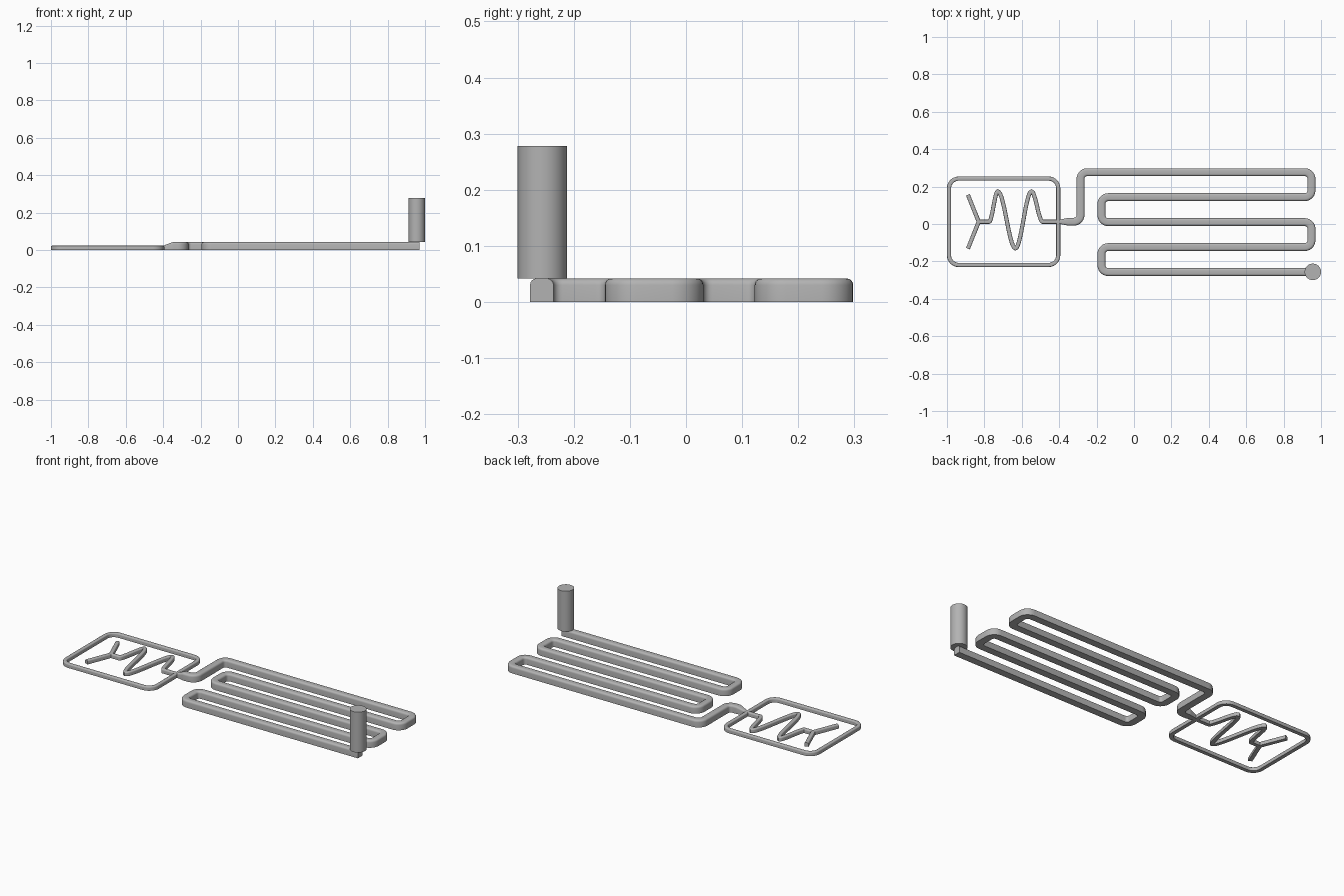
import bpy, bmesh, math
from mathutils import Vector

if "Cube" in bpy.data.objects:
    bpy.data.objects.remove(bpy.data.objects["Cube"])

grey = bpy.data.materials.new("plain grey")
grey.use_nodes = True
COLOUR = (0.45, 0.45, 0.45, 1)
grey.diffuse_color = COLOUR
grey.node_tree.nodes["Principled BSDF"].inputs["Base Color"].default_value = COLOUR

WIDE, NARROW = (0.042, 0.042), (0.022, 0.023)   # channel width, height
MID = 0.012                                     # y of the chamber axis


def finish(name, bm):
    bmesh.ops.recalc_face_normals(bm, faces=bm.faces[:])
    mesh = bpy.data.meshes.new(name)
    bm.to_mesh(mesh)
    bm.free()
    mesh.materials.append(grey)
    ob = bpy.data.objects.new(name, mesh)
    bpy.context.collection.objects.link(ob)
    bpy.ops.object.select_all(action="DESELECT")
    ob.select_set(True)
    bpy.context.view_layer.objects.active = ob
    bpy.ops.object.shade_smooth_by_angle(angle=math.radians(35))
    return ob


def section(size):
    """Flat-bottomed channel section with rounded top edges."""
    w, h = size
    r, half = w * 0.28, w / 2
    pts = [(-half, 0), (half, 0)]
    for i in range(5):
        a = math.pi / 2 * i / 4
        pts.append((half - r + r * math.cos(a), h - r + r * math.sin(a)))
    return pts + [(-x, z) for x, z in reversed(pts[2:])]


def rounded(points, radius, closed=False, steps=7):
    """Replace the corners of a path with arcs."""
    pts = [Vector(p) for p in points]
    out = []
    for i, p in enumerate(pts):
        if not closed and i in (0, len(pts) - 1):
            out.append(p)
            continue
        a = (pts[i - 1] - p).normalized()
        b = (pts[(i + 1) % len(pts)] - p).normalized()
        centre = p + (a + b) * radius
        for k in range(steps + 1):
            t = math.pi / 2 * k / steps
            out.append(centre - b * radius * math.cos(t) - a * radius * math.sin(t))
    return out


def sweep(name, path, sizes, closed=False):
    """Carry the channel section along a flat path with mitred joints."""
    path = [Vector(p) for p in path]
    n = len(path)
    bm = bmesh.new()
    rings = []
    for i, p in enumerate(path):
        before = path[i - 1] if closed or i else None
        after = path[(i + 1) % n] if closed or i < n - 1 else None
        d1 = (p - before).normalized() if before is not None else (after - p).normalized()
        d2 = (after - p).normalized() if after is not None else d1
        d = (d1 + d2).normalized()
        side = Vector((-d.y, d.x)) / max(d.dot(d1), 0.4)
        size = sizes[i] if isinstance(sizes, list) else sizes
        rings.append([bm.verts.new((p.x + side.x * u, p.y + side.y * u, z))
                      for u, z in section(size)])
    m = len(rings[0])
    for i in range(n if closed else n - 1):
        a, b = rings[i], rings[(i + 1) % n]
        for j in range(m):
            k = (j + 1) % m
            bm.faces.new((a[j], a[k], b[k], b[j]))
    if not closed:
        bm.faces.new(rings[0])
        bm.faces.new(rings[-1])
    return finish(name, bm)


# Wide serpentine channel
rows = [0.277 - 0.1335 * i for i in range(5)]
left, right = -0.174, 0.949
route = [(-0.35, MID), (-0.286, MID), (-0.286, rows[0])]
for i, y in enumerate(rows[:-1]):
    x = right if i % 2 == 0 else left
    route += [(x, y), (x, rows[i + 1])]
route.append((0.97, rows[-1]))
sweep("serpentine_channel", rounded(route, 0.036), WIDE)

# Tapered joint between narrow and wide channels
sweep("tapered_joint", [(-0.4, MID), (-0.35, MID)], [NARROW, WIDE])

# Chamber outline
x0, x1, y0, y1 = -0.989, -0.405, -0.219, 0.243
sweep("chamber_frame", rounded([(x0, y0), (x1, y0), (x1, y1), (x0, y1)], 0.052, True),
      NARROW, True)

# Wavy narrow channel: half-cosine runs between turning points
wave = [(-0.826, MID), (-0.785, MID)]
turns = [(-0.775, MID), (-0.728, 0.174), (-0.634, -0.13), (-0.548, 0.174), (-0.488, MID)]
for (xa, ya), (xb, yb) in zip(turns, turns[1:]):
    for k in range(14):
        t = k / 14
        wave.append((xa + (xb - xa) * t, ya + (yb - ya) * (1 - math.cos(math.pi * t)) / 2))
wave += [turns[-1], (-0.4, MID)]
sweep("wavy_channel", wave, NARROW)

# Forked inlet arms
sweep("forked_arms", [(-0.888, MID + 0.144), (-0.83, MID), (-0.888, MID - 0.144)], NARROW)

# Upright port
bm = bmesh.new()
bmesh.ops.create_cone(bm, cap_ends=True, segments=48, radius1=0.044, radius2=0.044, depth=0.236)
bmesh.ops.translate(bm, verts=bm.verts[:], vec=(0.956, -0.256, 0.16))
finish("upright_port", bm)
